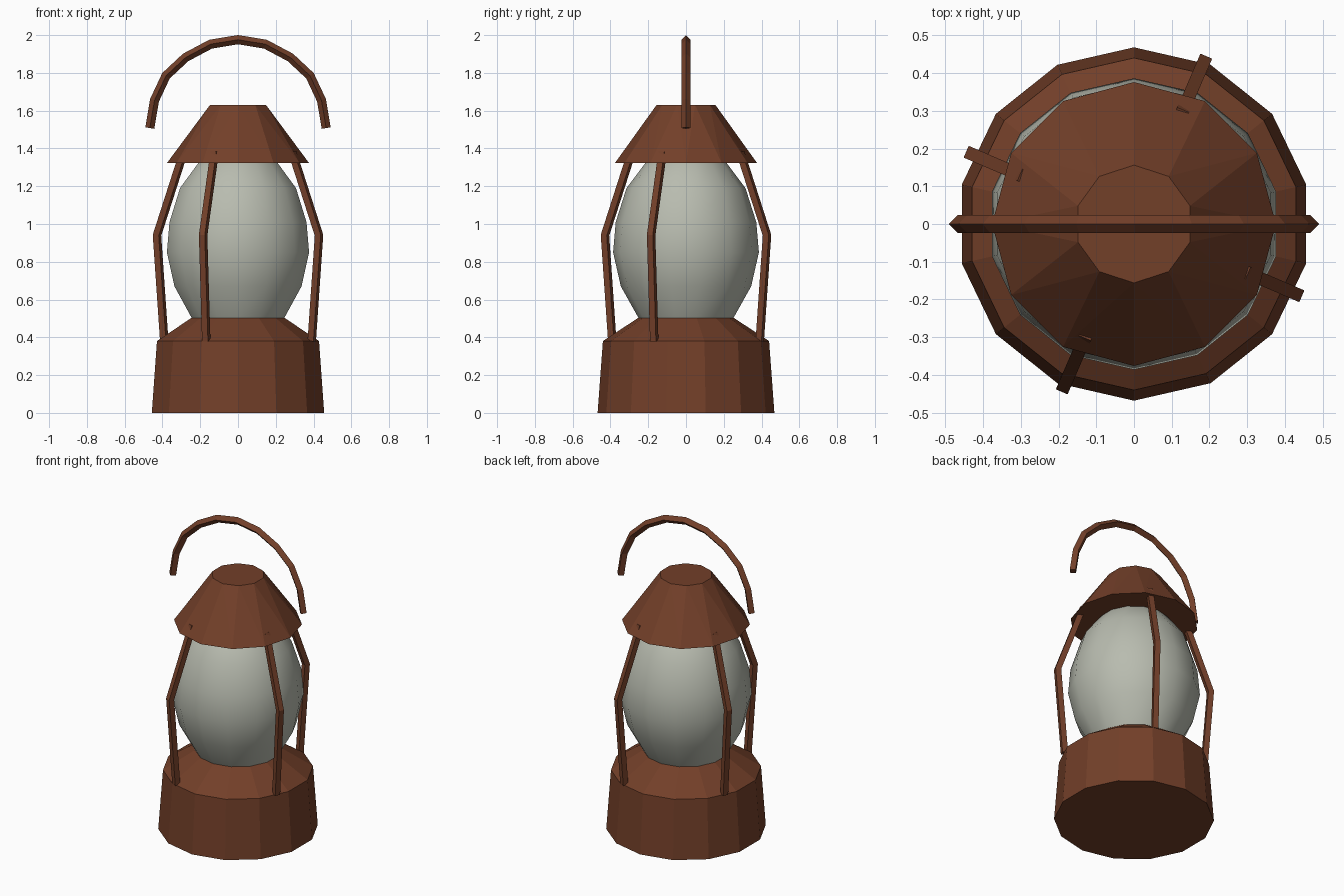
import bpy, bmesh
from math import sin, cos, pi, radians
from mathutils import Vector

if "Cube" in bpy.data.objects:
    bpy.data.objects.remove(bpy.data.objects["Cube"])


def material(name, rgb):
    m = bpy.data.materials.new(name)
    m.diffuse_color = (*rgb, 1)
    m.use_nodes = True
    m.node_tree.nodes["Principled BSDF"].inputs["Base Color"].default_value = m.diffuse_color
    return m


rust = material("rusty_metal", (0.17, 0.05, 0.022))
glass = material("dull_glass", (0.48, 0.50, 0.43))


def finish(name, bm, mat, smooth=False):
    bmesh.ops.recalc_face_normals(bm, faces=bm.faces[:])
    for f in bm.faces:
        f.smooth = smooth and len(f.verts) < 5
    me = bpy.data.meshes.new(name)
    bm.to_mesh(me)
    bm.free()
    me.materials.append(mat)
    ob = bpy.data.objects.new(name, me)
    bpy.context.collection.objects.link(ob)
    return ob


def ring(bm, r, z, n):
    # regular polygon with one corner pointing to +y
    return [bm.verts.new((r * cos(pi / 2 + 2 * pi * i / n),
                          r * sin(pi / 2 + 2 * pi * i / n), z)) for i in range(n)]


def skin(bm, rings):
    for a, b in zip(rings, rings[1:]):
        n = len(a)
        for i in range(n):
            j = (i + 1) % n
            bm.faces.new((a[i], a[j], b[j], b[i]))
    bm.faces.new(rings[0][::-1])
    bm.faces.new(rings[-1])


def lathe(name, profile, n, mat, smooth=False):
    bm = bmesh.new()
    skin(bm, [ring(bm, r, z, n) for r, z in profile])
    return finish(name, bm, mat, smooth)


def bar(name, path, azimuth, turn, radius=0.024):
    # square bar swept with mitred corners along (distance, height) points
    bm = bmesh.new()
    out = Vector((cos(azimuth), sin(azimuth), 0))
    side = Vector((-sin(azimuth), cos(azimuth), 0))
    pts = [Vector(p) for p in path]
    rings = []
    for i, p in enumerate(pts):
        d0 = (p - pts[i - 1]).normalized() if i else None
        d1 = (pts[i + 1] - p).normalized() if i < len(pts) - 1 else None
        t = ((d0 or d1) + (d1 or d0)).normalized()
        stretch = 1 / t.dot(d0 or d1)
        nrm = Vector((t.y, -t.x)) * stretch
        loop = []
        for k in range(4):
            a = turn + k * pi / 2
            q = p + nrm * radius * cos(a)
            loop.append(bm.verts.new(out * q.x + side * radius * sin(a) + Vector((0, 0, q.y))))
        rings.append(loop)
    skin(bm, rings)
    return finish(name, bm, rust)


# base: tapered drum with sloping shoulder
lathe("base", [(0.468, 0), (0.44, 0.38), (0.25, 0.505)], 14, rust)

# glass globe
lathe("globe", [(0.25, 0.50), (0.345, 0.67), (0.386, 0.85), (0.372, 1.01),
                (0.315, 1.19), (0.21, 1.33), (0.10, 1.40)], 14, glass, True)

# cap: twelve-sided rim narrowing to a ten-sided top
bm = bmesh.new()
ring(bm, 0.376, 1.323, 12)
ring(bm, 0.156, 1.63, 10)
bmesh.ops.convex_hull(bm, input=bm.verts[:])
bmesh.ops.dissolve_limit(bm, angle_limit=radians(1), verts=bm.verts[:], edges=bm.edges[:])
finish("cap", bm, rust)

# four bent guard rods
for i in range(4):
    bar(f"guard_rod_{i + 1}", [(0.425, 0.38), (0.467, 0.94), (0.313, 1.38)],
        radians(66.7 + 90 * i), pi / 4)

# arched carrying handle, diamond section
half = [(0.467, 1.508), (0.442, 1.655), (0.381, 1.785), (0.277, 1.882), (0.145, 1.952)]
bar("handle", half + [(0, 1.976)] + [(-x, z) for x, z in reversed(half)], 0, 0)
